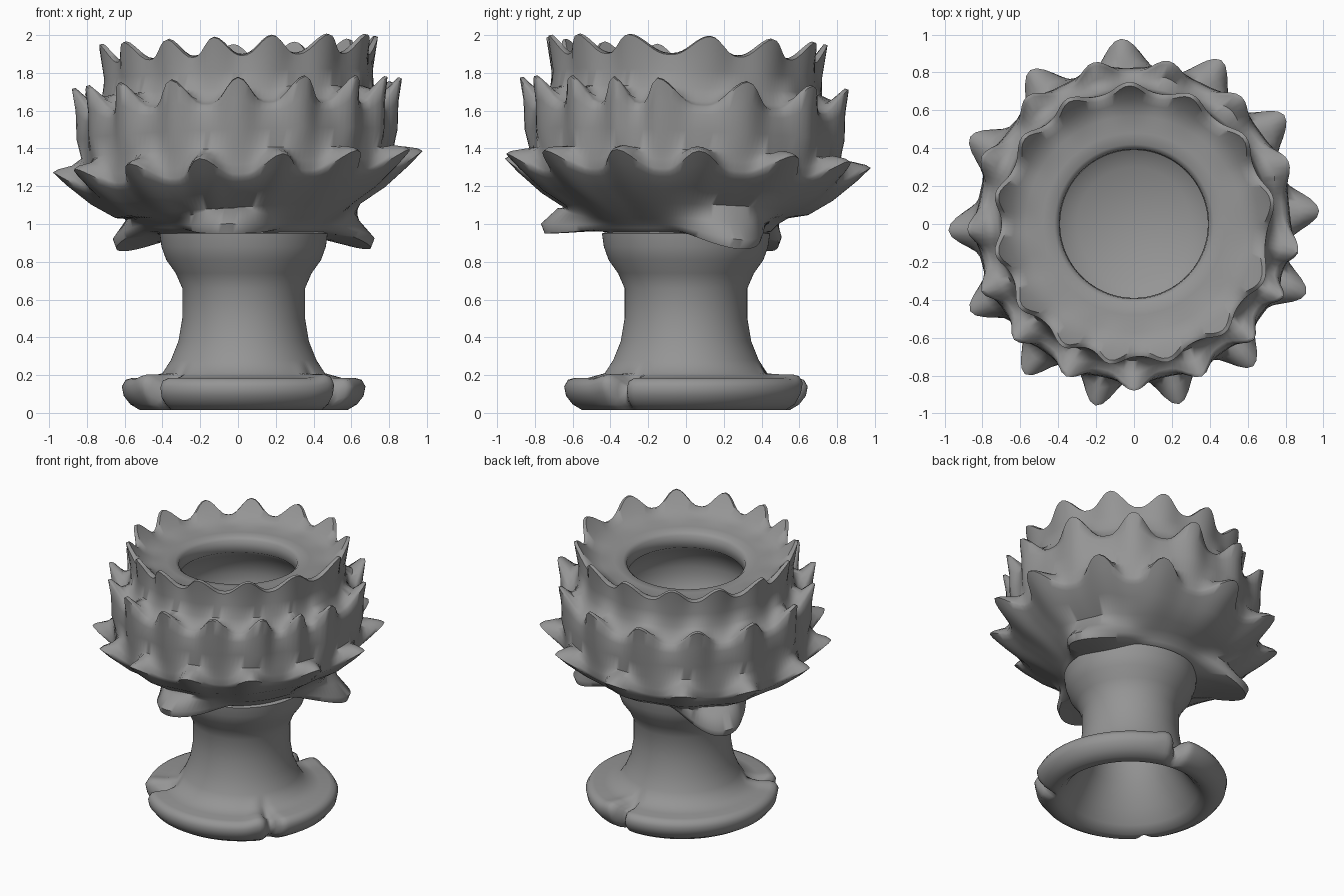
import bpy
import bmesh
from math import sin, cos, pi, radians, exp

cube = bpy.data.objects.get("Cube")
if cube:
    bpy.data.objects.remove(cube, do_unlink=True)

GRAY = (0.3, 0.3, 0.3, 1)
mat = bpy.data.materials.new("stone gray")
mat.use_nodes = True
mat.diffuse_color = GRAY
bsdf = mat.node_tree.nodes["Principled BSDF"]
bsdf.inputs["Base Color"].default_value = GRAY
bsdf.inputs["Roughness"].default_value = 0.7

SEGMENTS = 180


def lathe(name, rings, point):
    """Skin rings; point(ring, angle in degrees) gives each vertex."""
    bm = bmesh.new()
    grid = [[bm.verts.new(point(ring, 360 * i / SEGMENTS)) for i in range(SEGMENTS)]
            for ring in rings]
    for low, high in zip(grid, grid[1:]):
        for i in range(SEGMENTS):
            j = (i + 1) % SEGMENTS
            bm.faces.new((low[i], low[j], high[j], high[i]))
    bmesh.ops.remove_doubles(bm, verts=bm.verts, dist=0.0001)
    bmesh.ops.recalc_face_normals(bm, faces=bm.faces)
    mesh = bpy.data.meshes.new(name)
    bm.to_mesh(mesh)
    bm.free()
    mesh.materials.append(mat)
    obj = bpy.data.objects.new(name, mesh)
    bpy.context.collection.objects.link(obj)
    bpy.ops.object.select_all(action="DESELECT")
    obj.select_set(True)
    bpy.context.view_layer.objects.active = obj
    bpy.ops.object.shade_smooth_by_angle(angle=radians(65))


def petal(angle, tips, power):
    """Bell curve: 1 at a petal tip, 0 in the valley between two tips."""
    before = min((angle - t) % 360 for t in tips)
    after = min((t - angle) % 360 for t in tips)
    if before + after == 0:
        return 1
    return (.5 + .5 * cos(2 * pi * before / (before + after))) ** power


# Tip directions of each tier, slightly uneven as in hand carving
SEPALS = (22, 146, 266)
LOWER = (4, 36, 62, 94, 124, 152, 182, 208, 234, 258, 284, 310, 338)
MIDDLE = (22, 50, 78, 104, 130, 156, 182, 204, 224, 246, 270, 294, 316, 334, 350)
UPPER = (10, 38, 66, 92, 118, 142, 168, 192, 216, 240, 260, 284, 310, 336)
POWER = {SEPALS: 3, LOWER: 1.6, MIDDLE: 1.6, UPPER: 1.3}
# Lean of each tier along x and y
LEAN = {SEPALS: (0, -.08), LOWER: (.06, -.03), MIDDLE: (.03, -.04), UPPER: (.035, -.03)}

# Flower bowl: radius, height, tip reach, tip rise, tip directions
bowl_rings = [
    (0, .92, 0, 0, SEPALS), (.38, .94, 0, 0, SEPALS),
    # drooping sepals
    (.45, .96, .12, -.03, SEPALS), (.47, .98, .28, -.09, SEPALS),
    (.49, 1.00, .28, -.06, SEPALS), (.54, 1.03, .14, 0, SEPALS),
    # lower spread petals
    (.63, 1.07, .02, 0, LOWER), (.74, 1.14, .04, .01, LOWER),
    (.80, 1.20, .11, .06, LOWER), (.82, 1.22, .16, .11, LOWER),
    (.825, 1.24, .13, .105, LOWER), (.83, 1.29, .05, .07, LOWER),
    # middle upright petals
    (.82, 1.37, .01, 0, MIDDLE), (.825, 1.47, .03, 0, MIDDLE),
    (.82, 1.56, .04, .06, MIDDLE), (.805, 1.60, .075, .14, MIDDLE),
    (.785, 1.61, .075, .135, MIDDLE), (.75, 1.63, .04, .05, MIDDLE),
    # upper crown petals
    (.72, 1.70, 0, 0, UPPER), (.705, 1.79, .015, 0, UPPER),
    (.70, 1.87, .05, .10, UPPER), (.67, 1.88, .06, .095, UPPER),
    (.63, 1.85, .03, .03, UPPER),
    # top disc, hole lip and cavity
    (.57, 1.835, 0, 0, UPPER), (.48, 1.83, 0, 0, UPPER), (.42, 1.825, 0, 0, UPPER),
    (.395, 1.805, 0, 0, UPPER), (.39, 1.72, 0, 0, UPPER), (.47, 1.66, 0, 0, UPPER),
    (.54, 1.50, 0, 0, UPPER), (.49, 1.31, 0, 0, UPPER), (.30, 1.19, 0, 0, UPPER),
    (0, 1.16, 0, 0, UPPER),
]


def bowl_point(ring, angle):
    r, z, reach, rise, tips = ring
    w = petal(angle, tips, POWER[tips])
    r += reach * w
    x, y = r * cos(radians(angle)), r * sin(radians(angle))
    lean_x, lean_y = LEAN[tips]
    lean = lean_x * x + lean_y * y
    if tips is SEPALS:  # only the sepal tips shift, the collar stays level
        lean *= w
    return x, y, z + rise * w + lean


lathe("flower_bowl", bowl_rings, bowl_point)

# Hollow pedestal: inner wall, rolled foot, stem and collar
pedestal_rings = [
    (0, .80), (.20, .74), (.24, .5), (.29, .32), (.38, .17), (.44, .08),
    (.49, .035), (.55, .035), (.60, .065), (.635, .11), (.645, .16), (.625, .195),
    (.59, .205), (.52, .205), (.43, .23), (.385, .30), (.345, .40), (.325, .52),
    (.325, .68), (.36, .76), (.41, .83), (.435, .90), (.445, .97), (.36, 1.0), (0, 1.0),
]
NOTCHES = (82, 220, 325)


def pedestal_point(ring, angle):
    r, z = ring
    if r > .51:  # three notches split the foot, each with a raised lip
        for notch in NOTCHES:
            d = (angle - notch + 180) % 360 - 180
            r -= .10 * exp(-(d / 4) ** 2) * (r - .45) / .2
            if z > .1:
                z += .02 * exp(-((d + 9) / 6) ** 2) - .04 * exp(-(d / 4) ** 2)
    return .03 + r * cos(radians(angle)), r * sin(radians(angle)), max(z - .02, 0)


lathe("pedestal", pedestal_rings, pedestal_point)
